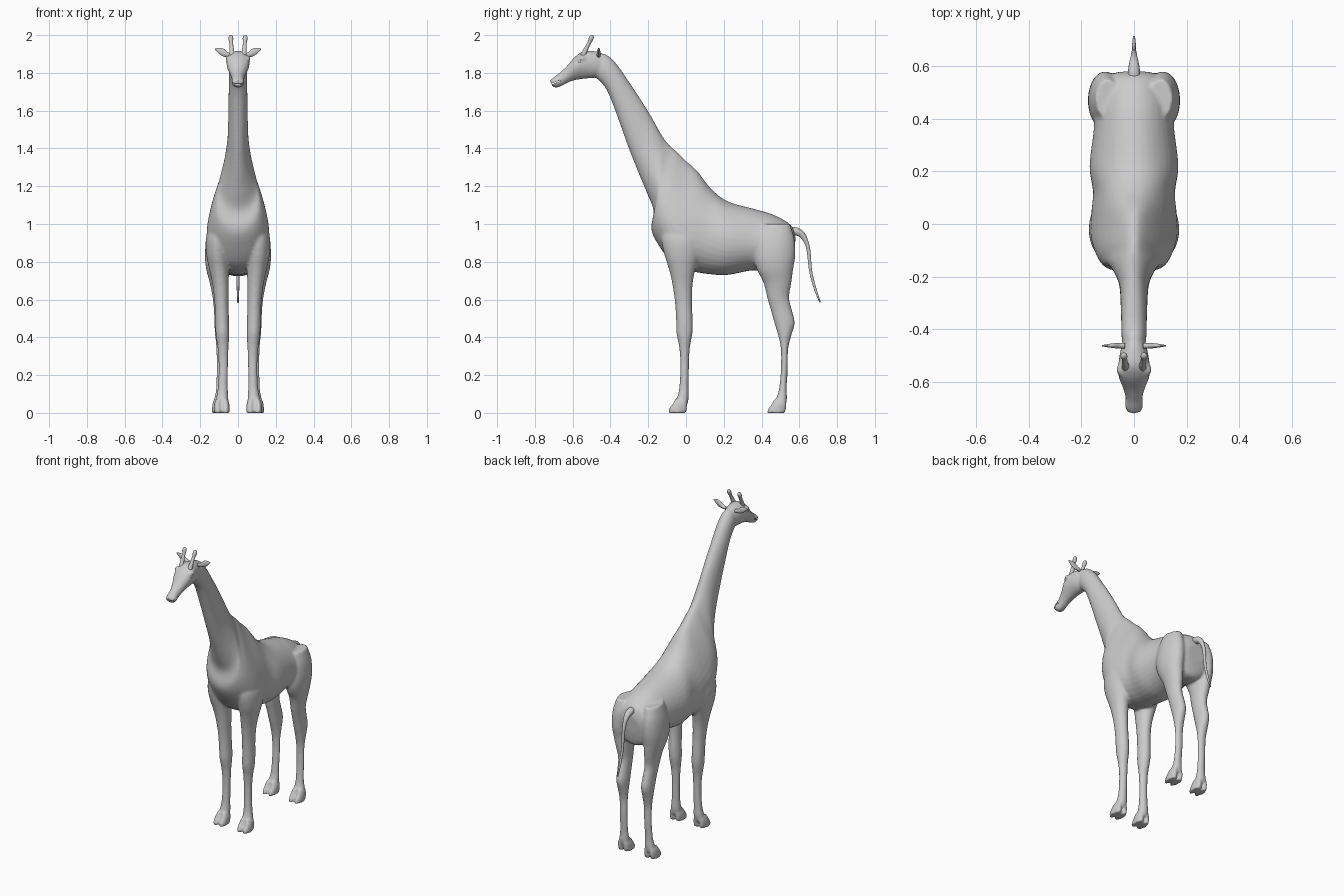
import bpy, bmesh, math
from mathutils import Vector as V


def smooth_rows(rows, n):
    """Catmull-Rom interpolation of rows of numbers."""
    out = []
    for i in range(len(rows) - 1):
        a, b, c, d = (rows[min(max(j, 0), len(rows) - 1)] for j in (i - 1, i, i + 1, i + 2))
        for s in range(n):
            t = s / n
            out.append([0.5 * (2 * q + (r - p) * t + (2 * p - 5 * q + 4 * r - w) * t * t
                               + (3 * q - p - 3 * r + w) * t ** 3) for p, q, r, w in zip(a, b, c, d)])
    return out + [list(rows[-1])]


def loft(bm, rows, frame, n=4, seg=28):
    """Closed skin through rings; frame(row) gives centre, two half axes and egg factor."""
    rings = []
    for row in smooth_rows(rows, n):
        c, u, v, k = frame(row)
        ring = []
        for i in range(seg):
            t = 2 * math.pi * i / seg
            ring.append(bm.verts.new(c + u * math.cos(t) * (1 - k * math.sin(t)) + v * math.sin(t)))
        rings.append(ring)
    for a, b in zip(rings, rings[1:]):
        for i in range(seg):
            j = (i + 1) % seg
            bm.faces.new((a[i], a[j], b[j], b[i]))
    bm.faces.new(rings[0][::-1])
    bm.faces.new(rings[-1])


def profile(r):  # bottom y,z, top y,z, half width, egg factor
    lo, hi = V((0, r[0], r[1])), V((0, r[2], r[3]))
    return (lo + hi) / 2, V((r[4], 0, 0)), (hi - lo) / 2, r[5]


def level(side):  # x, front y, back y, z, half width
    return lambda r: (V((side * r[0], (r[1] + r[2]) / 2, r[3])), V((r[4], 0, 0)),
                      V((0, (r[2] - r[1]) / 2, 0)), 0)


def finish(bm, name):
    bmesh.ops.recalc_face_normals(bm, faces=bm.faces)
    me = bpy.data.meshes.new(name)
    bm.to_mesh(me)
    bm.free()
    for p in me.polygons:
        p.use_smooth = True
    ob = bpy.data.objects.new(name, me)
    bpy.context.collection.objects.link(ob)
    return ob


# Torso and neck
torso = [
    (.572, .82, .58, .93, .06, 0), (.545, .73, .555, .995, .12, 0),
    (.45, .73, .46, 1.05, .15, .1), (.36, .755, .36, 1.08, .152, .1),
    (.22, .73, .22, 1.12, .168, .1), (.12, .735, .13, 1.19, .153, .2),
    (.03, .75, .06, 1.28, .152, .4), (-.06, .78, 0, 1.335, .15, .5),
    (-.14, .88, -.05, 1.385, .132, .5), (-.183, .97, -.08, 1.41, .11, .45),
    (-.172, 1.07, -.115, 1.45, .092, .4), (-.205, 1.16, -.145, 1.5, .073, .25),
    (-.255, 1.28, -.19, 1.58, .057, .1), (-.31, 1.42, -.24, 1.66, .052, 0),
    (-.36, 1.56, -.30, 1.75, .05, 0), (-.41, 1.69, -.37, 1.85, .048, 0),
    (-.45, 1.75, -.43, 1.90, .046, 0), (-.50, 1.79, -.50, 1.90, .035, 0)]
head = [
    (-.43, 1.80, -.43, 1.895, .033, 0), (-.48, 1.775, -.47, 1.912, .05, 0),
    (-.53, 1.77, -.535, 1.917, .059, -.15), (-.57, 1.765, -.585, 1.888, .057, -.25),
    (-.61, 1.755, -.63, 1.837, .042, -.15), (-.65, 1.735, -.67, 1.80, .032, 0),
    (-.685, 1.721, -.70, 1.777, .034, 0), (-.71, 1.73, -.72, 1.76, .024, 0)]
# Legs
front_leg = [
    (.10, -.11, .09, 1.03, .035), (.107, -.13, .09, .93, .062), (.108, -.115, .075, .84, .06),
    (.10, -.09, .05, .76, .052), (.092, -.072, .035, .68, .043), (.087, -.058, .032, .58, .037),
    (.084, -.052, .036, .48, .037), (.082, -.05, .034, .42, .036), (.079, -.035, .02, .34, .029),
    (.078, -.03, .016, .25, .025), (.08, -.035, .015, .14, .026), (.083, -.047, .015, .08, .032),
    (.084, -.06, .006, .04, .034)]
hind_leg = [
    (.10, .40, .55, 1.0, .045), (.108, .37, .575, .92, .06), (.111, .36, .578, .83, .064),
    (.11, .375, .567, .76, .058), (.103, .41, .558, .69, .047), (.096, .43, .546, .61, .038),
    (.092, .45, .562, .54, .035), (.09, .468, .576, .475, .035), (.089, .488, .558, .41, .032),
    (.088, .502, .541, .34, .027), (.088, .503, .539, .24, .025), (.09, .493, .533, .13, .026),
    (.093, .478, .535, .075, .032), (.094, .468, .527, .04, .034)]

bm = bmesh.new()
loft(bm, torso, profile, seg=36)
loft(bm, head, profile)
for side in (-1, 1):
    for leg, x, y in ((front_leg, .086, 0), (hind_leg, .095, .525)):
        loft(bm, leg, level(side))
        for dx in (-.021, .021):  # cloven hoof
            loft(bm, [(x + dx * .8, y - .058, y + .004, .075, .013), (x + dx, y - .07, y + .006, .05, .019),
                      (x + dx, y - .09, y + .005, .022, .021), (x + dx, y - .096, y, 0, .022)], level(side))
    # Brow ridge over the eye
    loft(bm, [(side * .05, -.52, 1.865, .005), (side * .053, -.54, 1.876, .012),
              (side * .053, -.565, 1.877, .012), (side * .045, -.585, 1.865, .005)],
         lambda r: (V(r[:3]), V((r[3], 0, 0)), V((0, 0, r[3])), 0))
body = finish(bm, "body")
rem = body.modifiers.new("blend", 'REMESH')
rem.mode, rem.voxel_size, rem.use_smooth_shade = 'VOXEL', .008, True
sm = body.modifiers.new("soften", 'SMOOTH')
sm.factor, sm.iterations = .5, 4

# Mouth slit
bm = bmesh.new()
bmesh.ops.create_cube(bm, size=1)
cutter = finish(bm, "mouth_cutter")
cutter.scale = (.12, .07, .005)
cutter.location = (0, -.70, 1.746)
cutter.rotation_euler = (.35, 0, 0)
cutter.hide_render = True
cut = body.modifiers.new("mouth", 'BOOLEAN')
cut.operation, cut.object, cut.solver = 'DIFFERENCE', cutter, 'EXACT'
bpy.context.view_layer.update()
body.data = bpy.data.meshes.new_from_object(body.evaluated_get(bpy.context.evaluated_depsgraph_get()))
body.modifiers.clear()
bpy.data.objects.remove(cutter)

# Tail
bm = bmesh.new()
loft(bm, [(.53, .965, .02, .6), (.575, .962, .023, .5), (.612, .945, .018, .8), (.637, .905, .012, 1.2),
          (.65, .85, .010, 1.4), (.66, .75, .008, 1.4), (.683, .66, .007, 1.2), (.71, .585, .004, 1)],
     lambda r: (V((0, r[0], r[1])), V((r[2], 0, 0)), V((0, math.sin(r[3]), math.cos(r[3]))) * r[2], 0), seg=14)
finish(bm, "tail")

for side, word in ((-1, "left"), (1, "right")):
    # Ears
    bm = bmesh.new()
    loft(bm, [(.035, 1.892, .010, .010), (.055, 1.897, .013, .011), (.078, 1.908, .021, .009),
              (.10, 1.917, .016, .006), (.122, 1.926, .002, .002)],
         lambda r: (V((side * r[0], -.462, r[1])), V((0, 0, r[2])), V((0, r[3], 0)), 0), seg=16)
    finish(bm, word + "_ear")
    # Horns
    bm = bmesh.new()
    loft(bm, [(.030, -.545, 1.89, .016), (.034, -.53, 1.925, .012), (.036, -.512, 1.96, .010),
              (.038, -.503, 1.98, .013), (.038, -.498, 1.993, .011), (.038, -.495, 2.0, .003)],
         lambda r: (V((side * r[0], r[1], r[2])), V((r[3], 0, 0)), V((0, .9, -.35)) * r[3], 0), seg=16)
    finish(bm, word + "_horn")
    # Eyes
    bm = bmesh.new()
    bmesh.ops.create_uvsphere(bm, u_segments=16, v_segments=10, radius=.012)
    eye = finish(bm, word + "_eye")
    eye.location = (side * .051, -.562, 1.862)
